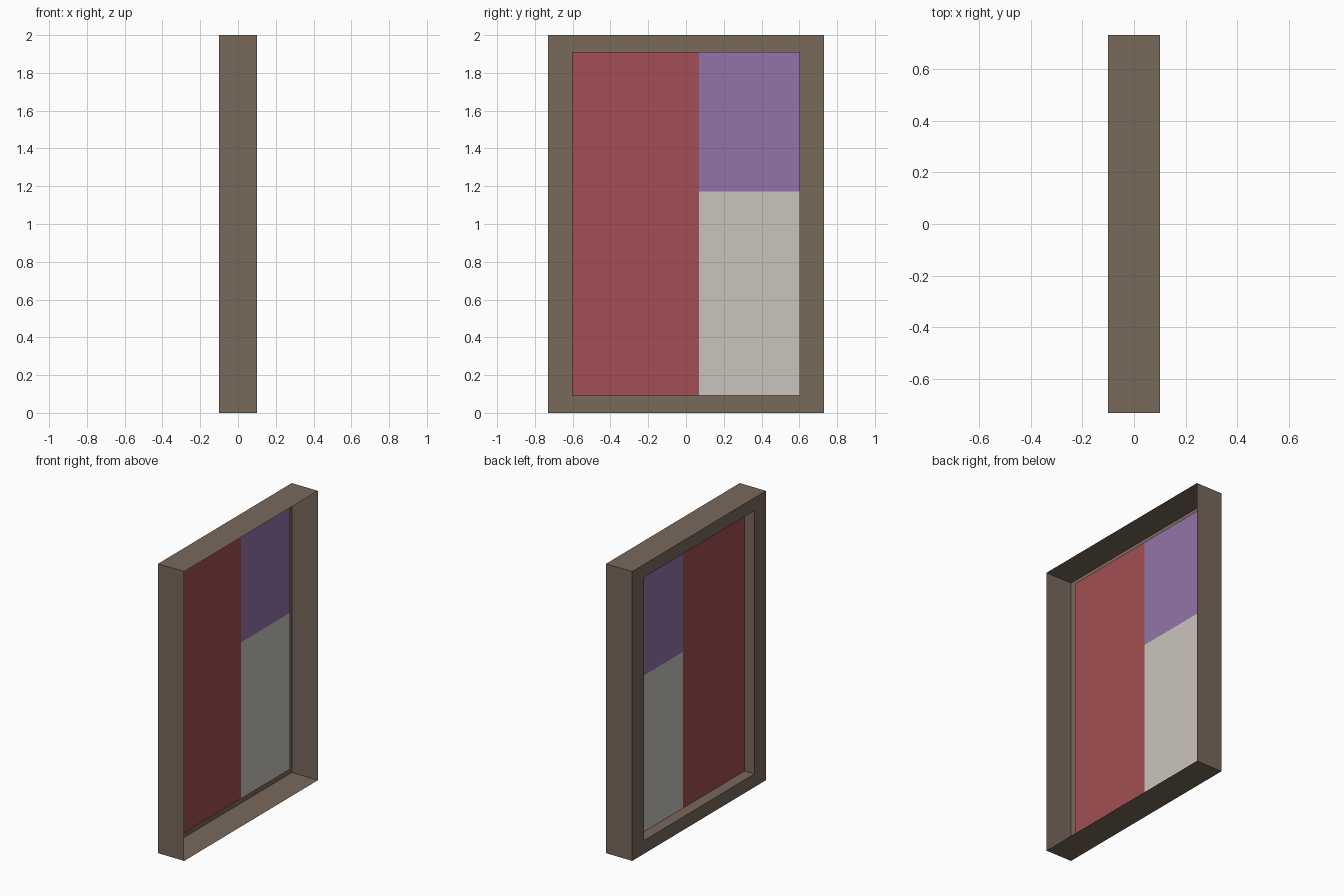
import bpy

if "Cube" in bpy.data.objects:
    bpy.data.objects.remove(bpy.data.objects["Cube"])


def srgb(r, g, b):
    lin = lambda c: c / 12.92 if c <= 0.04045 else ((c + 0.055) / 1.055) ** 2.4
    return tuple(lin(c / 255) for c in (r, g, b)) + (1.0,)


def material(name, rgb):
    m = bpy.data.materials.new(name)
    m.diffuse_color = srgb(*rgb)
    m.use_nodes = True
    m.node_tree.nodes["Principled BSDF"].inputs["Base Color"].default_value = m.diffuse_color
    return m


def make_object(name, verts, faces, mat):
    me = bpy.data.meshes.new(name)
    me.from_pydata(verts, [], faces)
    me.materials.append(mat)
    ob = bpy.data.objects.new(name, me)
    bpy.context.collection.objects.link(ob)
    return ob


def rect(x, y0, y1, z0, z1):
    return [(x, y0, z0), (x, y1, z0), (x, y1, z1), (x, y0, z1)]


brown = material("brown frame", (121, 104, 91))
red = material("red", (162, 79, 83))
purple = material("purple", (146, 116, 169))
cream = material("cream", (202, 197, 188))

OUTER = (-0.73, 0.73, 0.0, 2.0)
INNER = (-0.603, 0.603, 0.092, 1.91)
PANEL_X = -0.025
SPLIT_Y, SPLIT_Z = 0.07, 1.172

# Frame: open-backed shell made of outer walls, front lip and inner reveal
loops = [rect(0.1, *OUTER), rect(-0.1, *OUTER),
         rect(-0.1, *INNER), rect(PANEL_X, *INNER)]
verts = [v for loop in loops for v in loop]
faces = []
for k in range(len(loops) - 1):
    for i in range(4):
        j = (i + 1) % 4
        a, b = 4 * k, 4 * k + 4
        faces.append((b + i, b + j, a + j, a + i))
make_object("frame", verts, faces, brown)

# Thin coloured panels set at the end of the reveal
y0, y1, z0, z1 = INNER
for name, area, mat in (
        ("red_panel", (y0, SPLIT_Y, z0, z1), red),
        ("purple_panel", (SPLIT_Y, y1, SPLIT_Z, z1), purple),
        ("cream_panel", (SPLIT_Y, y1, z0, SPLIT_Z), cream)):
    make_object(name, rect(PANEL_X, *area), [(3, 2, 1, 0)], mat)
